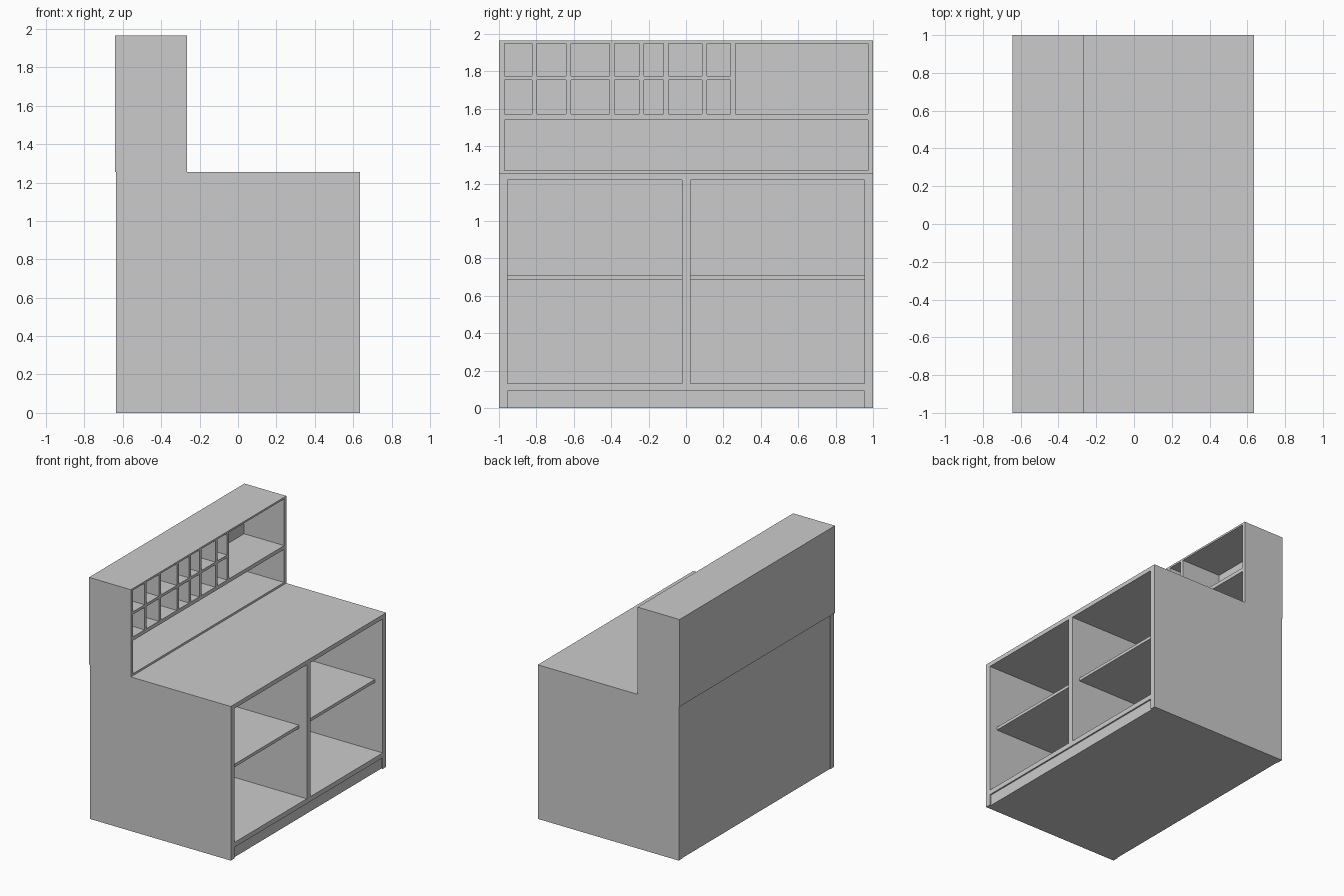
import bpy

if "Cube" in bpy.data.objects:
    bpy.data.objects.remove(bpy.data.objects["Cube"])

def box(name, x, y, z):
    """Axis-aligned board given by its (min, max) range on each axis."""
    bpy.ops.mesh.primitive_cube_add(size=1)
    o = bpy.context.object
    o.name = name
    o.location = [(a + b) / 2 for a, b in (x, y, z)]
    o.scale = [b - a for a, b in (x, y, z)]
    bpy.ops.object.transform_apply(location=True, rotation=False, scale=True)
    return o

def side_panel(name, y0, y1, profile):
    """Extrude an x-z outline between two y positions."""
    n = len(profile)
    verts = [(x, y, z) for y in (y0, y1) for x, z in profile]
    faces = [tuple(range(n)), tuple(range(2 * n - 1, n - 1, -1))]
    faces += [(i, i + n, (i + 1) % n + n, (i + 1) % n) for i in range(n)]
    me = bpy.data.meshes.new(name)
    me.from_pydata(verts, [], faces)
    o = bpy.data.objects.new(name, me)
    bpy.context.collection.objects.link(o)
    return o

B, F, U = -0.635, 0.635, -0.265        # back, counter front, hutch front
UB = -0.642                            # hutch back
H, T = 1.255, 1.965                    # counter height, total height

# lower cabinet carcass
rect = [(B, 0), (B, H), (F, H), (F, 0)]
side_panel("base_side_near", -1, -0.955, rect)
side_panel("base_side_far", 0.955, 1, rect)
inner = (-0.955, 0.955)
box("base_back", (-0.63, -0.612), inner, (0, H))
box("countertop", (-0.612, F), inner, (1.22, H))
box("base_bottom_board", (-0.612, F), inner, (0.09, 0.13))
box("base_divider", (-0.612, F), (-0.022, 0.024), (0.13, 1.22))
box("toe_kick", (-0.612, F - 0.012), inner, (0, 0.09))

# lower shelves, set back from the front
for i, y in enumerate([(-0.955, -0.022), (0.024, 0.955)]):
    box(f"base_shelf_{i}", (-0.612, F - 0.07), y, (0.685, 0.71))

# hutch carcass
hutch = [(UB, H), (UB, T), (U, T), (U, H)]
side_panel("hutch_side_near", -1, -0.97, hutch)
side_panel("hutch_side_far", 0.972, 1, hutch)
span, depth = (-0.97, 0.972), (-0.626, U)
box("hutch_back", (UB, -0.626), span, (H, T))
box("hutch_top", depth, span, (1.95, T))
box("hutch_floor", depth, span, (H, 1.271))
box("hutch_shelf", depth, span, (1.54, 1.571))

# pigeonholes: one row board and seven uneven dividers
box("pigeonhole_row_board", depth, (-0.97, 0.252), (1.753, 1.775))
for i, y in enumerate([-0.81, -0.628, -0.396, -0.238, -0.107, 0.099, 0.252]):
    box(f"pigeonhole_divider_{i}", depth, (y - 0.013, y + 0.013), (1.571, 1.95))
